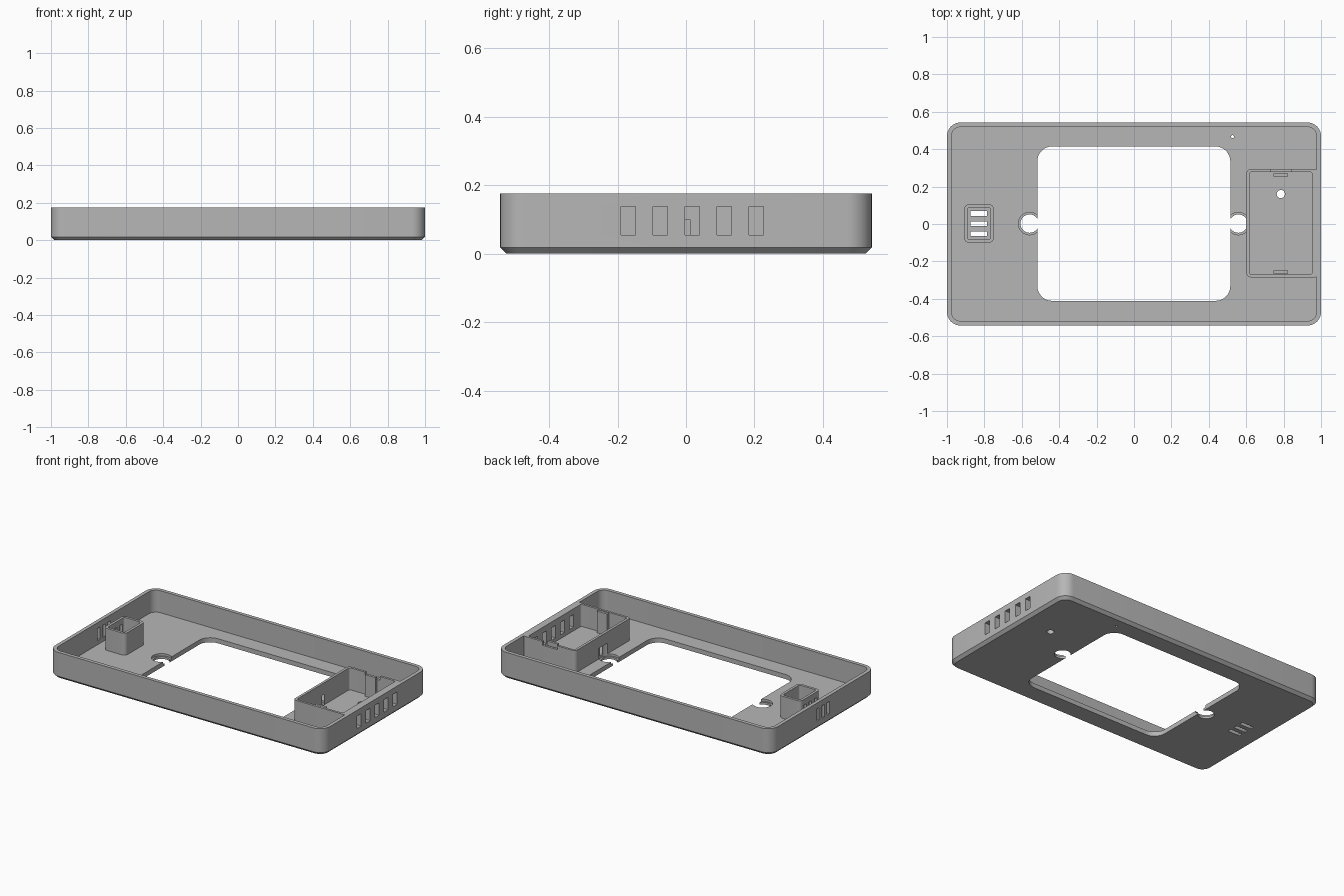
import bpy, bmesh, math

if "Cube" in bpy.data.objects:
    bpy.data.objects.remove(bpy.data.objects["Cube"])

H, FLOOR = 0.175, 0.03

grey = bpy.data.materials.new("matte_grey")
grey.diffuse_color = (0.47, 0.47, 0.47, 1)
grey.use_nodes = True
grey.node_tree.nodes["Principled BSDF"].inputs["Base Color"].default_value = grey.diffuse_color


def rounded(x1, x2, y1, y2, r, n=8):
    """Outline of a rounded rectangle."""
    if r <= 0:
        return [(x1, y1), (x2, y1), (x2, y2), (x1, y2)]
    pts = []
    corners = [(x2 - r, y2 - r), (x1 + r, y2 - r), (x1 + r, y1 + r), (x2 - r, y1 + r)]
    for k, (cx, cy) in enumerate(corners):
        for i in range(n + 1):
            a = math.pi / 2 * (k + i / n)
            pts.append((cx + r * math.cos(a), cy + r * math.sin(a)))
    return pts


def circle(cx, cy, r, n=32):
    return [(cx + r * math.cos(math.tau * i / n), cy + r * math.sin(math.tau * i / n))
            for i in range(n)]


def loft(name, layers):
    """Closed solid through (outline, z) layers."""
    bm = bmesh.new()
    rings = [[bm.verts.new((x, y, z)) for x, y in pts] for pts, z in layers]
    n = len(rings[0])
    for a, b in zip(rings, rings[1:]):
        for i in range(n):
            bm.faces.new((a[i], a[(i + 1) % n], b[(i + 1) % n], b[i]))
    bm.faces.new(rings[0][::-1])
    bm.faces.new(rings[-1])
    bmesh.ops.recalc_face_normals(bm, faces=bm.faces)
    me = bpy.data.meshes.new(name)
    bm.to_mesh(me)
    bm.free()
    me.materials.append(grey)
    ob = bpy.data.objects.new(name, me)
    bpy.context.collection.objects.link(ob)
    return ob


def prism(name, pts, z1, z2):
    return loft(name, [(pts, z1), (pts, z2)])


def block(name, x1, x2, y1, y2, z1, z2):
    return prism(name, rounded(x1, x2, y1, y2, 0), z1, z2)


def combine(target, tool, op):
    """Apply a boolean and discard the tool."""
    mod = target.modifiers.new("bool", 'BOOLEAN')
    mod.operation, mod.solver, mod.object = op, 'EXACT', tool
    bpy.context.view_layer.objects.active = target
    bpy.ops.object.modifier_apply(modifier=mod.name)
    bpy.data.objects.remove(tool)


def cut(tool):
    combine(case, tool, 'DIFFERENCE')


# Tray-shaped case with a chamfered underside
case = loft("case", [
    (rounded(-0.982, 0.982, -0.525, 0.525, 0.055), 0),
    (rounded(-1, 1, -0.543, 0.543, 0.073), 0.018),
    (rounded(-1, 1, -0.543, 0.543, 0.073), H)])
cut(prism("cavity", rounded(-0.976, 0.976, -0.519, 0.519, 0.049), FLOOR, 0.3))

# Battery compartment and small sensor box
combine(case, prism("battery_box", rounded(0.6, 0.993, -0.285, 0.293, 0.025), 0.022, H), 'UNION')
combine(case, prism("sensor_box", rounded(-0.907, -0.75, -0.1, 0.105, 0.025), 0.022, H), 'UNION')
cut(prism("battery_space", rounded(0.617, 0.952, -0.27, 0.278, 0.012), FLOOR, 0.3))
cut(prism("sensor_space", rounded(-0.89, -0.767, -0.083, 0.088, 0.012), FLOOR, 0.3))
cut(block("wall_notch", 0.73, 0.84, 0.27, 0.31, H - 0.025, 0.3))

# Screen window with stepped screw holes at its sides
cut(prism("window", rounded(-0.517, 0.515, -0.411, 0.415, 0.08), -0.1, 0.1))
for s in (-1, 1):
    cut(prism("screw_hole", circle(s * 0.558, 0.002, 0.049), -0.1, 0.1))
    cut(prism("screw_recess", circle(s * 0.558, 0.002, 0.06), 0.015, 0.1))

# Small round holes in the floor
cut(prism("light_hole", circle(0.785, 0.16, 0.022), -0.1, 0.1))
cut(prism("pin_hole", circle(0.527, 0.467, 0.008, 16), -0.1, 0.1))

# Vents: five on the right, three on the left wall and three in the floor
for i in range(5):
    y = 0.018 + (i - 2) * 0.0935
    cut(block("right_vent", 0.93, 1.1, y - 0.021, y + 0.021, 0.055, 0.137))
for i in (-1, 0, 1):
    y = 0.002 + i * 0.054
    cut(block("left_vent", -1.1, -0.87, y - 0.0125, y + 0.0125, 0.055, 0.137))
    cut(block("floor_vent", -0.873, -0.785, y - 0.0125, y + 0.0125, -0.1, 0.1))

# Upright retaining clips in the battery compartment
for name, y in (("back_clip", 0.261), ("front_clip", -0.256)):
    block(name, 0.747, 0.823, y - 0.008, y + 0.008, FLOOR - 0.005, H - 0.002)

for ob in bpy.context.scene.objects:
    ob.select_set(True)
bpy.context.view_layer.objects.active = case
bpy.ops.object.shade_smooth_by_angle(angle=math.radians(30))
